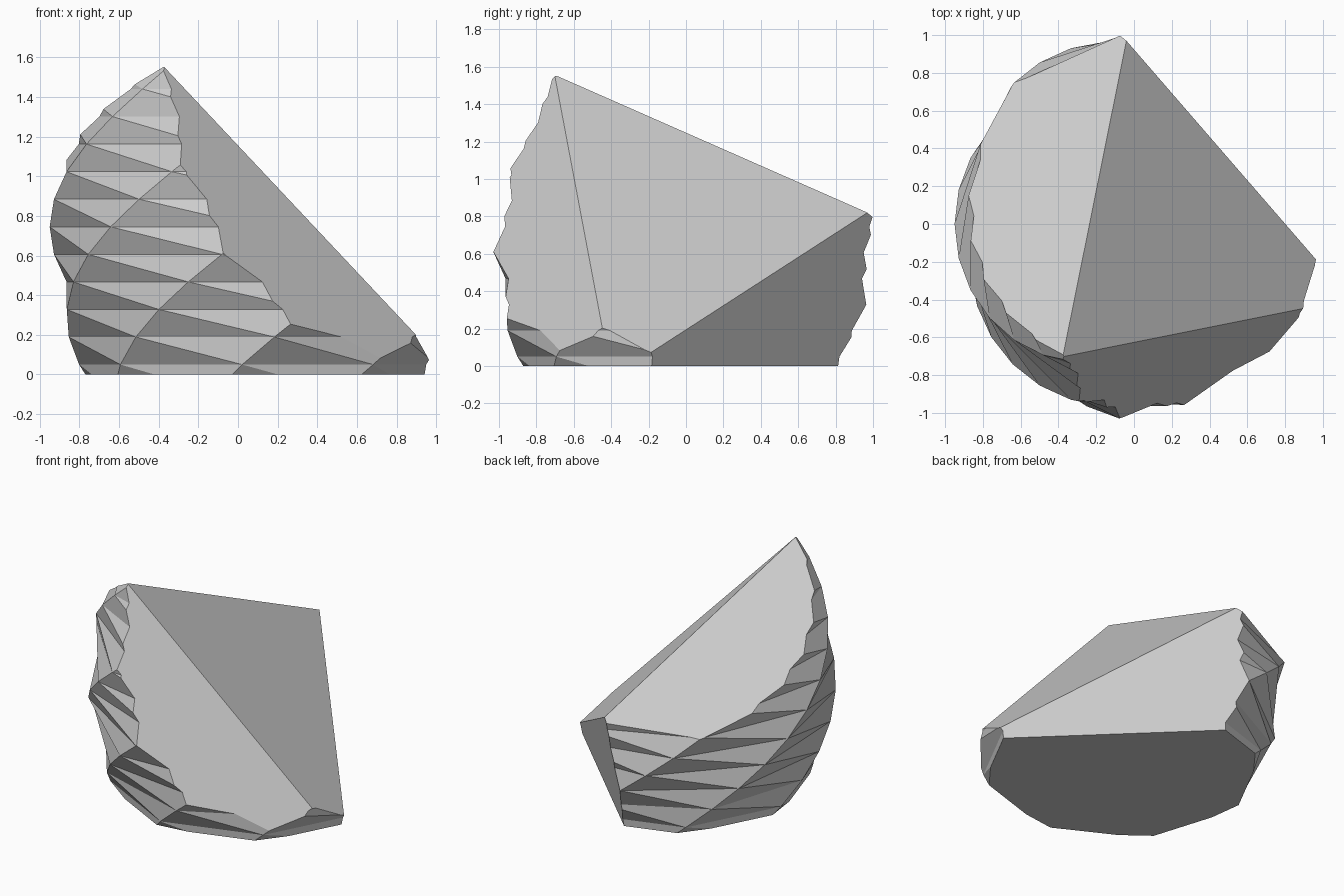
import bpy, bmesh
from math import cos, sin, radians
from mathutils import Vector

cube = bpy.data.objects.get("Cube")
if cube:
    bpy.data.objects.remove(cube, do_unlink=True)

# Stone material
stone = bpy.data.materials.new("grey stone")
stone.use_nodes = True
grey = (0.6, 0.6, 0.6, 1)
stone.diffuse_color = grey
stone.node_tree.nodes["Principled BSDF"].inputs["Base Color"].default_value = grey

# Twisted eight-sided barrel
SIDES, RINGS, STEP, MIDDLE = 8, 14, 0.139, 0.745
bm = bmesh.new()
rings = []
for k in range(-6, RINGS - 6):
    dz = k * STEP
    radius = 1.05 - 0.3 * dz * dz
    ring = []
    for i in range(SIDES):
        a = radians(10 * k + 45 * i)
        ring.append(bm.verts.new((0.1 - radius * cos(a), -radius * sin(a), MIDDLE + dz)))
    rings.append(ring)
for low, high in zip(rings, rings[1:]):
    for i in range(SIDES):
        j = (i + 1) % SIDES
        bm.faces.new((low[i], low[j], high[i]))
        bm.faces.new((low[j], high[j], high[i]))
bm.faces.new(rings[0][::-1])
bm.faces.new(rings[-1])


def slice_off(point, normal):
    """Cut away everything on the normal's side and cap the opening."""
    geom = bm.verts[:] + bm.edges[:] + bm.faces[:]
    cut = bmesh.ops.bisect_plane(bm, geom=geom, dist=1e-5, plane_co=point,
                                 plane_no=Vector(normal).normalized(), clear_outer=True)
    edges = [e for e in cut["geom_cut"] if isinstance(e, bmesh.types.BMEdge)]
    bmesh.ops.holes_fill(bm, edges=edges, sides=0)


# Flat broken faces: base, back left, right, front right, back right
back_tip = (-0.04, 0.97, 0.82)
slice_off((0, 0, 0), (0, 0, -1))
slice_off(back_tip, (-0.297, 0.456, 0.9))
slice_off(back_tip, (1.952, 0.452, 1.92))
slice_off((-0.26, -0.68, 1.43), (0.567, -0.658, 0.409))
slice_off(back_tip, (0.817, 0.84, -0.204))
bmesh.ops.recalc_face_normals(bm, faces=bm.faces[:])

mesh = bpy.data.meshes.new("rock_chunk")
bm.to_mesh(mesh)
bm.free()
mesh.materials.append(stone)
rock = bpy.data.objects.new("rock_chunk", mesh)
bpy.context.collection.objects.link(rock)
